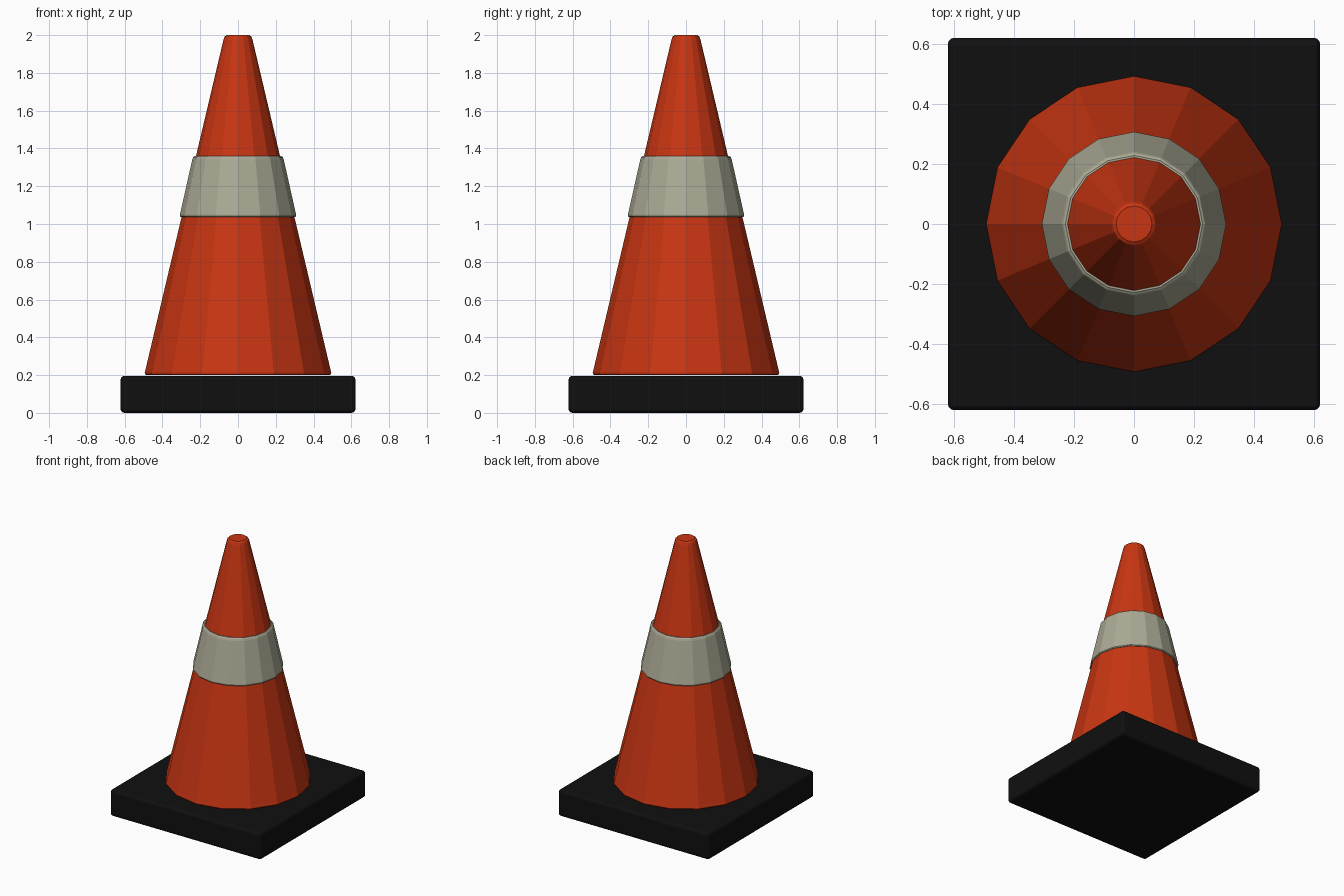
import bpy, math

if "Cube" in bpy.data.objects:
    bpy.data.objects.remove(bpy.data.objects["Cube"])

def material(name, rgb):
    m = bpy.data.materials.new(name)
    m.diffuse_color = (*rgb, 1)
    m.use_nodes = True
    m.node_tree.nodes["Principled BSDF"].inputs["Base Color"].default_value = m.diffuse_color
    return m

orange = material("cone orange", (0.58, 0.036, 0.006))
grey = material("reflective grey", (0.41, 0.40, 0.30))
black = material("rubber black", (0.005, 0.005, 0.005))

def lathe(name, profile, mat, closed=False, sides=16):
    """Revolve (radius, z) points; either a closed ring or capped ends."""
    verts = [(r * math.cos(2 * math.pi * i / sides), r * math.sin(2 * math.pi * i / sides), z)
             for r, z in profile for i in range(sides)]
    n = len(profile)
    faces = []
    for k in range(n if closed else n - 1):
        a, b = k * sides, (k + 1) % n * sides
        for i in range(sides):
            j = (i + 1) % sides
            faces.append((a + i, a + j, b + j, b + i))
    if not closed:
        faces.append(tuple(reversed(range(sides))))
        faces.append(tuple(range((n - 1) * sides, n * sides)))
    mesh = bpy.data.meshes.new(name)
    mesh.from_pydata(verts, [], faces)
    mesh.materials.append(mat)
    ob = bpy.data.objects.new(name, mesh)
    bpy.context.collection.objects.link(ob)
    return ob

# Cone body with softened rims
lathe("cone_body", [(0.483, 0.2), (0.492, 0.204), (0.494, 0.213), (0.490, 0.228),
                    (0.077, 1.975), (0.071, 1.992), (0.060, 2.0)], orange)

# Reflective band
lathe("reflective_band", [(0.290, 1.036), (0.303, 1.036), (0.308, 1.042), (0.307, 1.052),
                          (0.242, 1.342), (0.237, 1.354), (0.229, 1.36), (0.217, 1.36)],
      grey, closed=True)

# Square rubber base with rounded edges
bpy.ops.mesh.primitive_cube_add(size=1, location=(0, 0, 0.098))
base = bpy.context.object
base.name = "rubber_base"
base.scale = (1.244, 1.244, 0.196)
bpy.ops.object.transform_apply(location=False, rotation=False, scale=True)
base.data.materials.append(black)
bevel = base.modifiers.new("rounded edges", 'BEVEL')
bevel.width = 0.02
bevel.segments = 3
